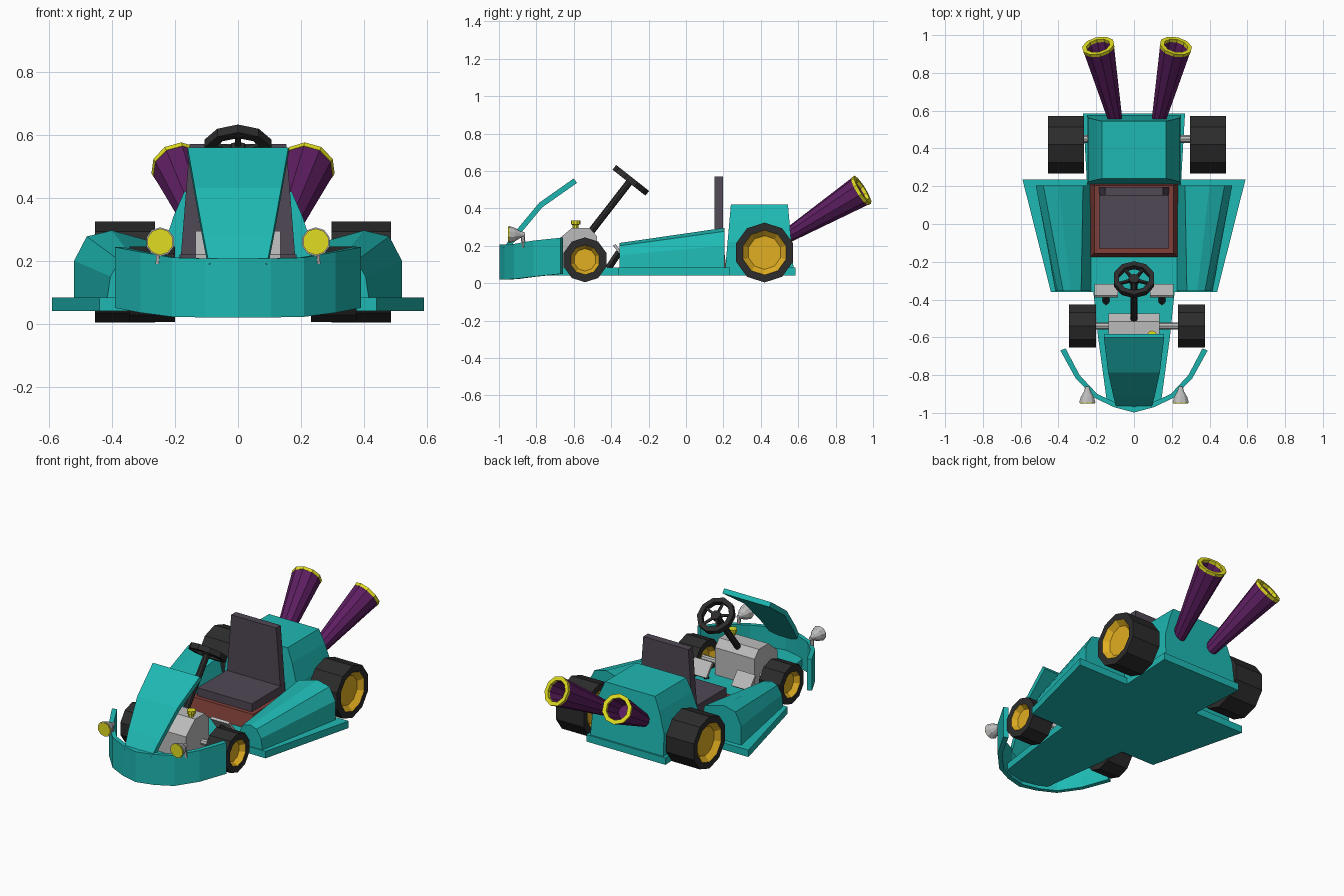
import bpy, bmesh, math
from mathutils import Vector

if "Cube" in bpy.data.objects:
    bpy.data.objects.remove(bpy.data.objects["Cube"])


def mat(name, *rgb):
    m = bpy.data.materials.new(name)
    m.diffuse_color = (*rgb, 1)
    m.use_nodes = True
    m.node_tree.nodes["Principled BSDF"].inputs["Base Color"].default_value = m.diffuse_color
    return m


TEAL = mat("teal", 0.013, 0.48, 0.45)
PURPLE = mat("purple", 0.11, 0.013, 0.12)
BLACK = mat("black", 0.025, 0.025, 0.025)
SEAT = mat("seat_fabric", 0.08, 0.065, 0.09)
RED = mat("red", 0.22, 0.05, 0.04)
GOLD = mat("gold", 0.75, 0.42, 0.015)
YELLOW = mat("yellow", 0.75, 0.72, 0.015)
CHROME = mat("trim", 0.5, 0.5, 0.5)


def loft(name, rings, m, caps=True, closed=False):
    """Skin equal-length closed cross-sections in order."""
    bm = bmesh.new()
    vs = [[bm.verts.new(p) for p in r] for r in rings]
    n = len(vs[0])
    for a, b in zip(vs, vs[1:] + vs[:1] if closed else vs[1:]):
        for i in range(n):
            j = (i + 1) % n
            bm.faces.new((a[i], a[j], b[j], b[i]))
    if caps and not closed:
        bm.faces.new(vs[0])
        bm.faces.new(vs[-1])
    bmesh.ops.recalc_face_normals(bm, faces=bm.faces)
    me = bpy.data.meshes.new(name)
    bm.to_mesh(me)
    bm.free()
    me.materials.append(m)
    ob = bpy.data.objects.new(name, me)
    bpy.context.collection.objects.link(ob)
    return ob


def lathe(name, origin, axis, profile, m, n=10, closed=False):
    """Turn (radius, distance) points around an axis."""
    o, d = Vector(origin), Vector(axis).normalized()
    u = (Vector((0, 0, 1)) if abs(d.z) < 0.95 else Vector((0, 1, 0)))
    u = (u - d * u.dot(d)).normalized()
    w = d.cross(u)
    ang = [2 * math.pi * i / n for i in range(n)]
    rings = [[o + d * t + (u * math.cos(a) + w * math.sin(a)) * r for a in ang]
             for r, t in profile]
    return loft(name, rings, m, closed=closed)


def rod(name, a, b, r, m, n=8):
    d = Vector(b) - Vector(a)
    return lathe(name, a, d, [(r, 0), (r, d.length)], m, n)


def prism_x(name, yz, x0, x1, m):
    return loft(name, [[(x, y, z) for y, z in yz] for x in (x0, x1)], m)


def box(name, x0, x1, y0, y1, z0, z1, m):
    return prism_x(name, [(y0, z0), (y1, z0), (y1, z1), (y0, z1)], x0, x1, m)


def both(half):
    """Mirror a half outline across x = 0."""
    return half + [(-x, y) for x, y in reversed(half)]


# Floor pan with side plates
outline = both([(0.27, 0.585), (0.25, 0.235), (0.59, 0.235), (0.44, -0.36),
                (0.215, -0.36), (0.19, -0.6), (0.145, -0.93), (0.06, -0.965)])
loft("floor_pan", [[(x, y, z) for x, y in outline] for z in (0.04, 0.083)], TEAL)

# Rear engine housing
sec = [(0.25, 0.08), (0.243, 0.22), (0.205, 0.34), (0.17, 0.42)]
rings = []
for y_bot, y_top in ((0.21, 0.24), (0.575, 0.545)):
    rings.append([(x, y_bot + (y_top - y_bot) * (z - 0.08) / 0.34, z)
                  for x, z in both(sec)])
loft("rear_housing", rings, TEAL)

# Side pods
for s, side in ((1, "right"), (-1, "left")):
    front = [(0.415, 0.08), (0.405, 0.15), (0.375, 0.2), (0.335, 0.215),
             (0.28, 0.2), (0.225, 0.08)]
    back = [(0.52, 0.08), (0.52, 0.2), (0.48, 0.277), (0.4, 0.296),
            (0.27, 0.26), (0.23, 0.08)]
    loft("side_pod_" + side, [[(s * x, -0.355, z) for x, z in front],
                              [(s * x, 0.205, z) for x, z in back]], TEAL)

# Front bumper strip
pts = [(0.39, -0.67, 0.05, 0.243), (0.31, -0.815, 0.035, 0.228),
       (0.21, -0.92, 0.022, 0.21), (0.105, -0.97, 0.02, 0.207), (0, -0.998, 0.02, 0.207)]
pts += [(-x, y, a, b) for x, y, a, b in reversed(pts[:-1])]
rings = []
for x, y, a, b in pts:
    xi, yi = x * 0.93, y + 0.03 * (1 - 0.6 * abs(x) / 0.39)
    rings.append([(x, y, a), (x, y, b), (xi, yi, b), (xi, yi, a)])
loft("front_bumper", rings, TEAL)

# Nose cowl
rings = []
for y, z, w in ((-0.975, 0.19, 0.092), (-0.91, 0.28, 0.11),
                (-0.785, 0.43, 0.137), (-0.6, 0.56, 0.16)):
    rings.append([(-w, y, z), (w, y, z), (w, y + 0.017, z - 0.024), (-w, y + 0.017, z - 0.024)])
loft("nose_cowl", rings, TEAL)

# Wheels: tyre, plus dished hub seen from either side
def wheel(name, x, y, z, r, hub, half):
    c = (x, y, z)
    lathe(name + "_tyre", c, (1, 0, 0),
          [(hub, -half), (r, -half), (r, half), (hub, half)], BLACK, closed=True)
    d = half - 0.03
    lathe(name + "_hub", c, (1, 0, 0),
          [(hub * 0.75, -d), (hub, -half), (hub, half), (hub * 0.75, d)], GOLD)


for s, side in ((1, "right"), (-1, "left")):
    wheel("rear_wheel_" + side, 0.016 + s * 0.375, 0.42, 0.164, 0.16, 0.12, 0.095)
    wheel("front_wheel_" + side, 0.016 + s * 0.288, -0.54, 0.125, 0.12, 0.08, 0.072)
rod("rear_axle", (-0.32, 0.45, 0.165), (0.35, 0.45, 0.165), 0.02, CHROME)
rod("front_axle", (-0.25, -0.54, 0.13), (0.28, -0.54, 0.13), 0.018, CHROME)

# Front engine block and filler cap
prism_x("front_engine", [(-0.7, 0.08), (-0.7, 0.22), (-0.61, 0.295), (-0.515, 0.295),
                         (-0.475, 0.25), (-0.475, 0.08)], -0.135, 0.135, CHROME)
lathe("filler_cap", (0.095, -0.59, 0.28), (0, 0, 1),
      [(0.016, 0), (0.016, 0.032), (0.026, 0.034), (0.026, 0.054)], YELLOW)

# Steering column and wheel
hub = Vector((0, -0.295, 0.55))
axis = Vector((0, 0.62, 0.785)).normalized()
rod("steering_column", (0, -0.52, 0.26), hub, 0.019, BLACK)
lathe("steering_rim", hub, axis, [(0.112, -0.016), (0.112, 0.016), (0.083, 0.016),
                                  (0.083, -0.016)], BLACK, closed=True)
lathe("steering_hub", hub, axis, [(0.03, -0.015), (0.03, 0.012)], BLACK, 8)
up = Vector((0, -axis.z, axis.y))
for i in range(5):
    a = 2 * math.pi * i / 5
    tip = hub + (up * math.cos(a) + Vector((1, 0, 0)) * math.sin(a)) * 0.09
    rod("steering_spoke_%d" % (i + 1), hub, tip, 0.01, BLACK, 4)

# Pedals
for s, side in ((1, "right"), (-1, "left")):
    x0, x1 = sorted((s * 0.085, s * 0.208))
    prism_x("pedal_" + side, [(-0.39, 0.2), (-0.378, 0.21), (-0.318, 0.135), (-0.33, 0.125)],
            x0, x1, CHROME)
    rod("pedal_stem_" + side, (s * 0.148, -0.415, 0.08), (s * 0.148, -0.358, 0.165), 0.018,
        BLACK, 4)

# Seat
loft("seat_base", [[(-w, a, z), (w, a, z), (w, b, z), (-w, b, z)] for w, a, b, z in
                   ((0.233, -0.175, 0.215, 0.08), (0.21, -0.155, 0.205, 0.17))], RED)
box("seat_cushion", -0.185, 0.185, -0.13, 0.165, 0.165, 0.22, SEAT)
loft("seat_back", [[(-w, 0.152, z), (w, 0.152, z), (w, 0.197, z), (-w, 0.197, z)]
                   for w, z in ((0.185, 0.17), (0.153, 0.57))], SEAT)

# Headlights
for s, side in ((1, "right"), (-1, "left")):
    c = (s * 0.247, -0.945, 0.26)
    lathe("headlight_shell_" + side, c, (0, 1, 0),
          [(0.046, 0), (0.036, 0.03), (0.018, 0.06), (0.011, 0.085)], CHROME)
    lathe("headlight_lens_" + side, c, (0, 1, 0), [(0.042, -0.006), (0.042, 0.006)], YELLOW)
    rod("headlight_stem_" + side, (s * 0.247, -0.875, 0.26), (s * 0.252, -0.865, 0.19), 0.011,
        CHROME, 6)

# Flared exhaust pipes with rims
for s, side in ((1, "right"), (-1, "left")):
    a = Vector((0.016 + s * 0.11, 0.53, 0.245))
    b = Vector((0.016 + s * 0.206, 0.944, 0.5))
    d, L = b - a, (b - a).length
    lathe("exhaust_" + side, a, d, [(0.036, 0), (0.085, L - 0.015), (0.066, L - 0.005),
                                    (0.045, L - 0.16)], PURPLE)
    lathe("exhaust_rim_" + side, a, d, [(0.086, L - 0.018), (0.088, L), (0.064, L),
                                        (0.064, L - 0.018)], YELLOW, closed=True)
